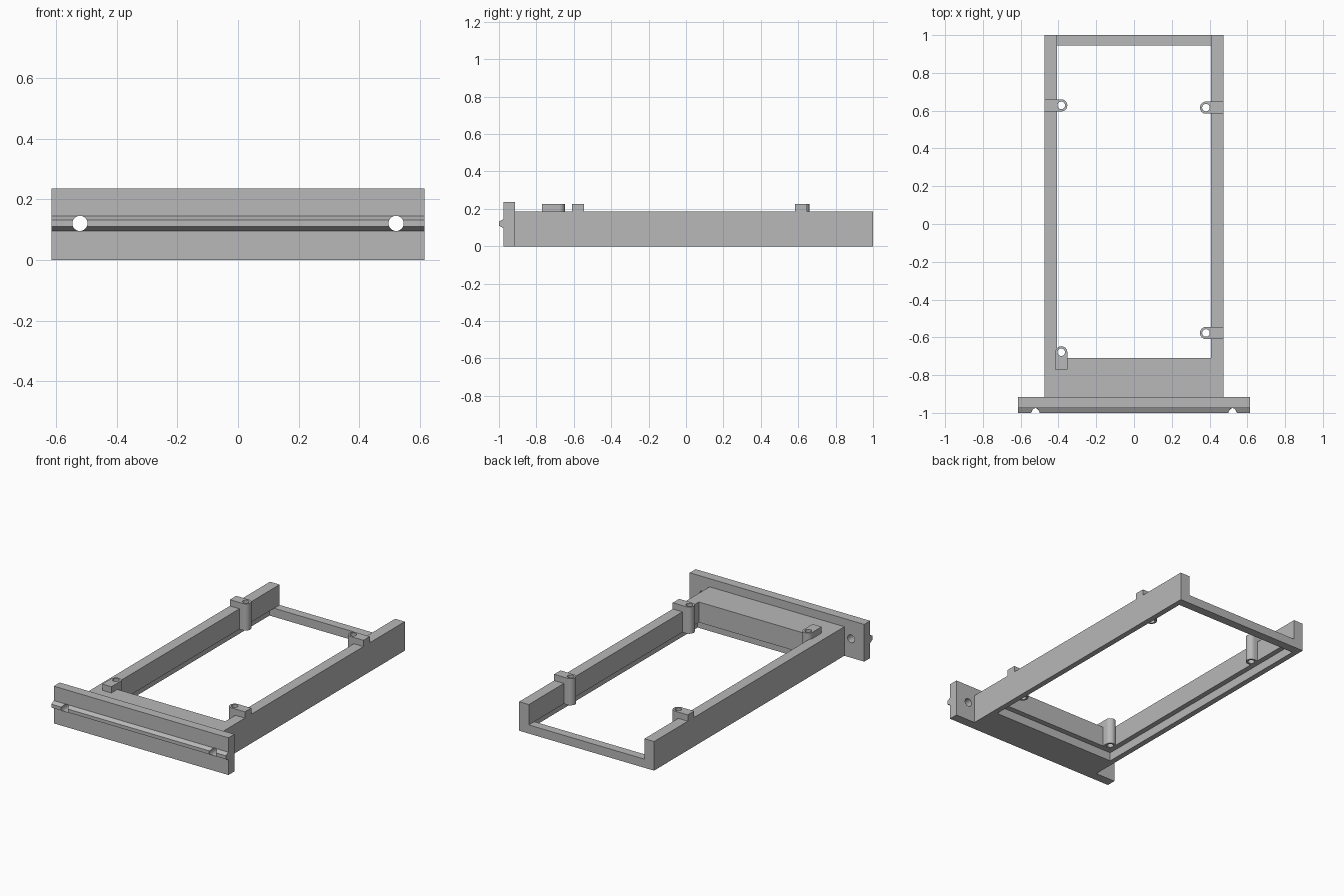
import bpy, bmesh, math
from mathutils import Matrix, Vector

cube = bpy.data.objects.get("Cube")
if cube:
    bpy.data.objects.remove(cube, do_unlink=True)

grey = bpy.data.materials.new("plain grey")
grey.use_nodes = True
grey.diffuse_color = (0.48, 0.48, 0.48, 1)
grey.node_tree.nodes["Principled BSDF"].inputs["Base Color"].default_value = grey.diffuse_color


def finish(name, bm):
    bmesh.ops.recalc_face_normals(bm, faces=bm.faces)
    mesh = bpy.data.meshes.new(name)
    bm.to_mesh(mesh)
    bm.free()
    mesh.materials.append(grey)
    obj = bpy.data.objects.new(name, mesh)
    bpy.context.collection.objects.link(obj)
    return obj


def box(name, x0, x1, y0, y1, z0, z1):
    bm = bmesh.new()
    bmesh.ops.create_cube(bm, size=1)
    for v in bm.verts:
        v.co = Vector(((x0, x1)[v.co.x > 0], (y0, y1)[v.co.y > 0], (z0, z1)[v.co.z > 0]))
    return finish(name, bm)


def extrude(name, points, offset):
    bm = bmesh.new()
    face = bm.faces.new([bm.verts.new(p) for p in points])
    result = bmesh.ops.extrude_face_region(bm, geom=[face], use_keep_orig=True)
    verts = [g for g in result["geom"] if isinstance(g, bmesh.types.BMVert)]
    bmesh.ops.translate(bm, verts=verts, vec=offset)
    return finish(name, bm)


def rod(name, centre, radius, depth, along_y=False):
    bm = bmesh.new()
    turn = Matrix.Rotation(math.pi / 2, 4, "X") if along_y else Matrix()
    bmesh.ops.create_cone(bm, cap_ends=True, segments=32, radius1=radius, radius2=radius,
                          depth=depth, matrix=Matrix.Translation(centre) @ turn)
    return finish(name, bm)


def cut(obj, cutters):
    bpy.context.view_layer.objects.active = obj
    for cutter in cutters:
        mod = obj.modifiers.new("cut", "BOOLEAN")
        mod.operation = "DIFFERENCE"
        mod.solver = "EXACT"
        mod.object = cutter
        bpy.ops.object.modifier_apply(modifier=mod.name)
        bpy.data.objects.remove(cutter, do_unlink=True)


def smooth(obj):
    bpy.ops.object.select_all(action="DESELECT")
    obj.select_set(True)
    bpy.context.view_layer.objects.active = obj
    bpy.ops.object.shade_smooth_by_angle(angle=math.radians(30))


# Open tray frame: main opening, lowered rear bar, recess around the underside
STEP = 0.055
frame = box("tray_frame", -0.475, 0.475, -0.915, 1, 0, 0.185)
cut(frame, [
    box("opening_cutter", -0.407, 0.407, -0.71, 0.945, -0.1, 0.3),
    box("rear_cutter", -0.407, 0.407, 0.9, 1.1, STEP, 0.3),
    box("recess_cutter", -0.44, 0.44, -0.745, 0.945, -0.1, STEP),
])

# Front plate with a bevelled ridge, extruded across the width
outline = [(-0.915, 0), (-0.915, 0.237), (-0.975, 0.237), (-0.975, 0.145),
           (-1, 0.132), (-1, 0.11), (-0.975, 0.096), (-0.975, 0)]
plate = extrude("front_plate", [(-0.615, y, z) for y, z in outline], (1.23, 0, 0))
cut(plate, [rod("plate_hole_cutter", (s * 0.522, -0.95, 0.121), 0.025, 0.3, True) for s in (-1, 1)])
smooth(plate)


# Screw bosses: a tab lying on the frame with a round, drilled post at its end
def boss(name, x, y, direction, length):
    r = 0.032
    ahead = Vector((*direction, 0))
    side = Vector((-ahead.y, ahead.x, 0))
    centre = Vector((x, y, STEP))
    arc = [centre + r * (math.sin(a) * side + math.cos(a) * ahead)
           for a in (math.pi * (i / 16 - 0.5) for i in range(17))]
    post_back = [arc[-1] - 0.03 * ahead, arc[0] - 0.03 * ahead]
    post = extrude(name + "_post", arc + post_back, (0, 0, 0.185 - STEP))
    lift = Vector((0, 0, 0.185 - STEP))
    tab_back = [arc[-1] - length * ahead, arc[0] - length * ahead]
    tab = extrude(name + "_tab", [p + lift for p in arc + tab_back], (0, 0, 0.04))
    for part in (post, tab):
        cut(part, [rod("screw_hole_cutter", (x, y, 0.14), 0.02, 0.4)])
        smooth(part)


boss("rear_right_boss", -0.385, 0.628, (1, 0), 0.09)
boss("rear_left_boss", 0.381, 0.616, (-1, 0), 0.094)
boss("front_left_boss", 0.381, -0.577, (-1, 0), 0.094)
boss("front_right_boss", -0.385, -0.679, (0, 1), 0.091)
